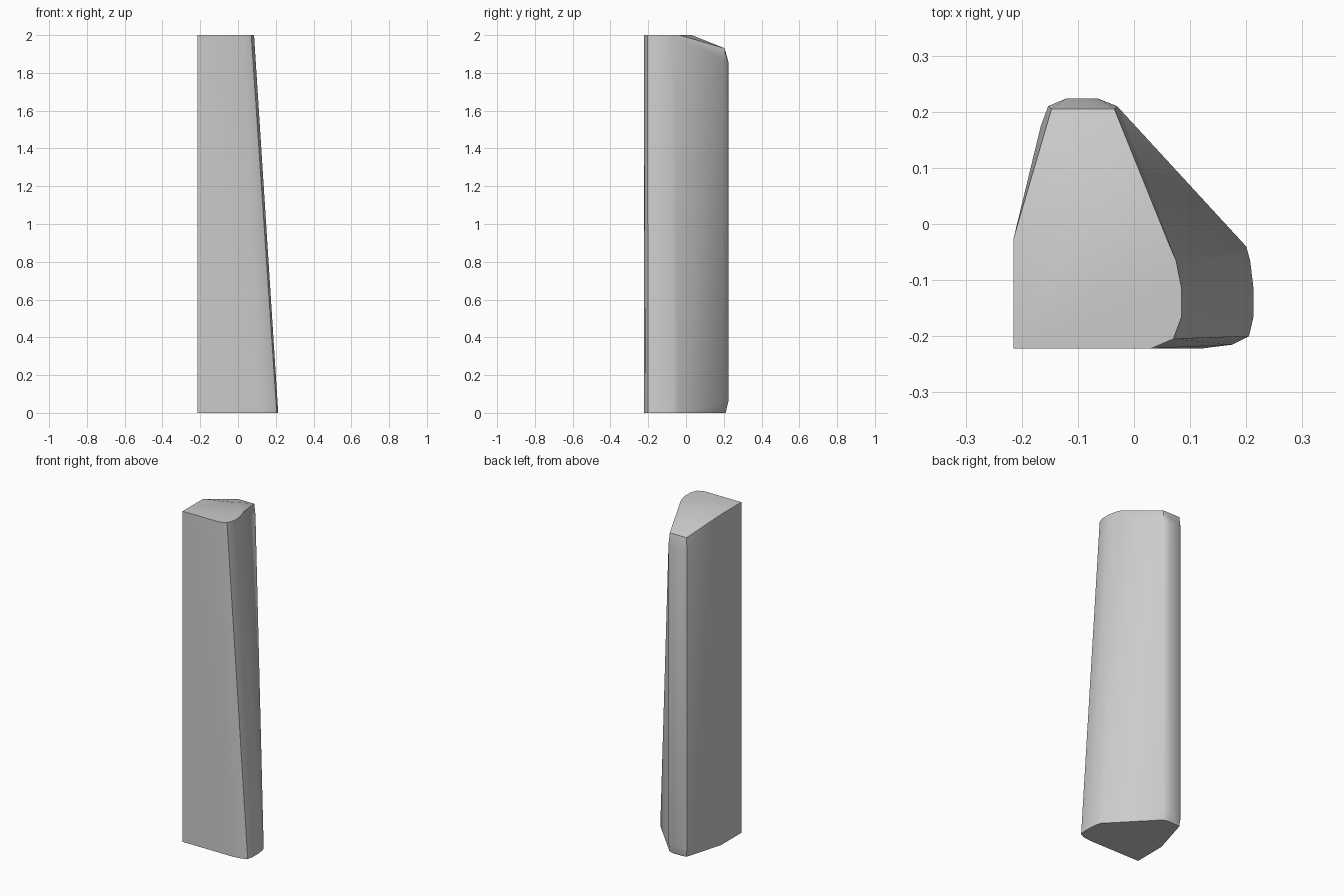
import bpy, bmesh, math

old = bpy.data.objects.get("Cube")
if old:
    bpy.data.objects.remove(old, do_unlink=True)

mat = bpy.data.materials.new("plain_grey")
mat.use_nodes = True
grey = (0.6, 0.6, 0.6, 1)
mat.diffuse_color = grey
mat.node_tree.nodes["Principled BSDF"].inputs["Base Color"].default_value = grey

# wide foot outline, rounded on the sloping side
foot = [(-0.215, -0.222), (0.12, -0.222), (0.175, -0.215), (0.205, -0.2),
        (0.213, -0.165), (0.213, -0.115), (0.207, -0.065), (0.2, -0.04), (-0.215, -0.027)]
# narrower crown outline
crown = [(-0.215, -0.222), (0.03, -0.222), (0.07, -0.205), (0.085, -0.165),
         (0.085, -0.115), (0.075, -0.065), (0.062, -0.035), (-0.215, -0.027), (-0.06, 0.03)]
# rounded back spine and its softened ends
spine = [(-0.03, 0.21), (-0.065, 0.224), (-0.12, 0.224), (-0.153, 0.21), (-0.166, 0.175)]
ends = [(-0.035, 0.205), (-0.065, 0.21), (-0.12, 0.21), (-0.147, 0.205)]

layers = [(foot, 0), (crown, 2), (spine, 0.06), (spine, 1.86), (ends, 0), (ends[::3], 1.93)]

# wrap all outlines into one solid wedge
bm = bmesh.new()
for outline, z in layers:
    for x, y in outline:
        bm.verts.new((x, y, z))
hull = bmesh.ops.convex_hull(bm, input=bm.verts)
loose = {v for v in hull["geom_interior"] + hull["geom_unused"] if isinstance(v, bmesh.types.BMVert)}
bmesh.ops.delete(bm, geom=list(loose), context='VERTS')
bmesh.ops.dissolve_limit(bm, angle_limit=math.radians(0.5), verts=bm.verts, edges=bm.edges)
bmesh.ops.recalc_face_normals(bm, faces=bm.faces)

mesh = bpy.data.meshes.new("tapered_post")
bm.to_mesh(mesh)
bm.free()
mesh.materials.append(mat)
post = bpy.data.objects.new("tapered_post", mesh)
bpy.context.collection.objects.link(post)
bpy.context.view_layer.objects.active = post
post.select_set(True)
bpy.ops.object.shade_smooth_by_angle(angle=math.radians(30))
